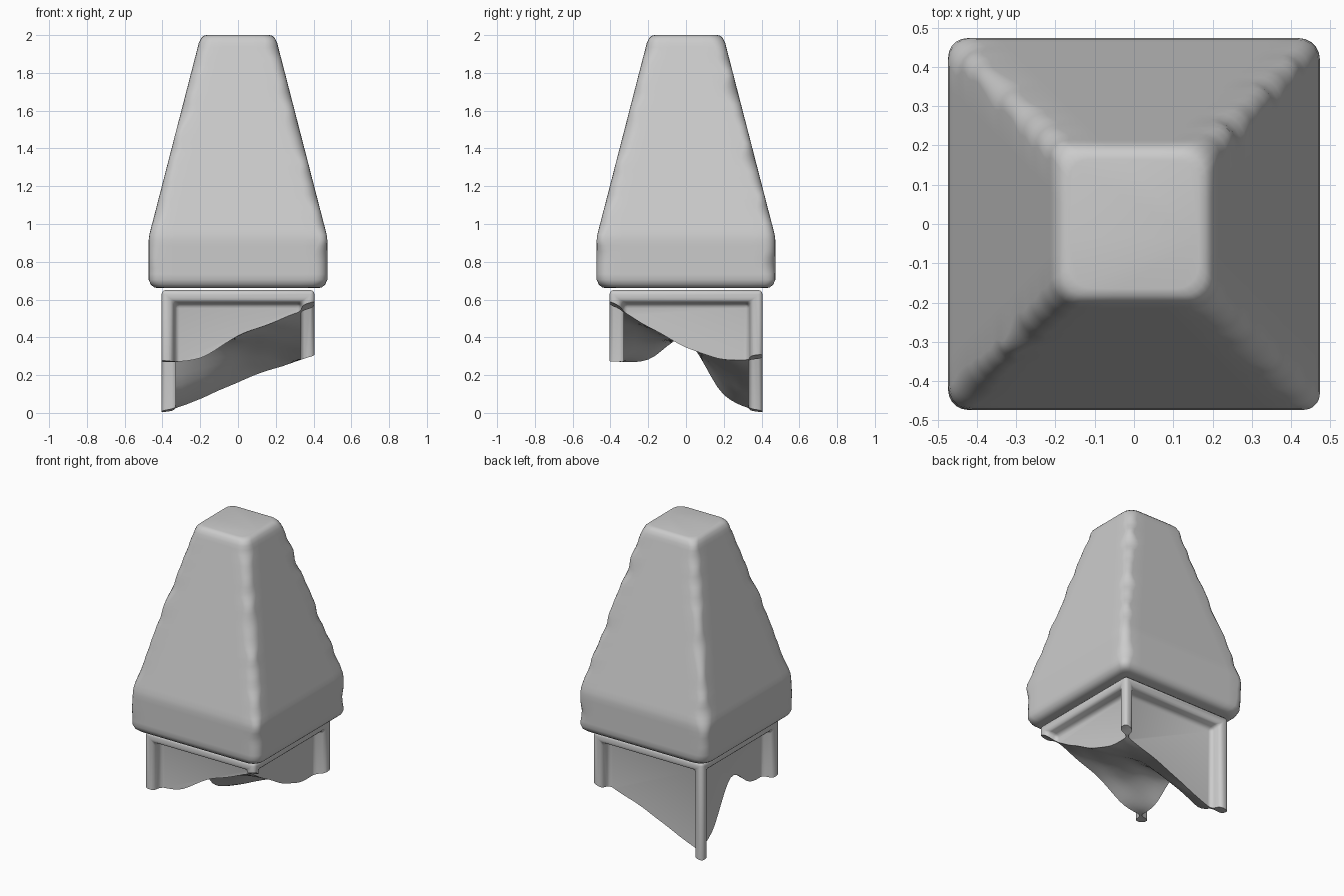
import bpy, bmesh, math
from mathutils import Vector, noise

if "Cube" in bpy.data.objects:
    bpy.data.objects.remove(bpy.data.objects["Cube"])


def make_object(name, bm):
    bmesh.ops.recalc_face_normals(bm, faces=bm.faces[:])
    me = bpy.data.meshes.new(name)
    bm.to_mesh(me)
    bm.free()
    ob = bpy.data.objects.new(name, me)
    bpy.context.collection.objects.link(ob)
    return ob


def smooth(ob, angle):
    bpy.ops.object.select_all(action='DESELECT')
    ob.select_set(True)
    bpy.context.view_layer.objects.active = ob
    bpy.ops.object.shade_smooth_by_angle(angle=math.radians(angle))


def lerp_table(xs, ys, x):
    for i in range(len(xs) - 1):
        if x <= xs[i + 1]:
            t = (x - xs[i]) / (xs[i + 1] - xs[i])
            return ys[i] + (ys[i + 1] - ys[i]) * t
    return ys[-1]


def spline(vals, t):
    # Catmull-Rom through evenly spaced values, t in 0..1
    s = max(0, min(0.9999, t)) * (len(vals) - 1)
    i = int(s)
    u = s - i
    g = lambda k: vals[max(0, min(len(vals) - 1, k))]
    a, b, c, d = g(i - 1), g(i), g(i + 1), g(i + 2)
    return b + 0.5 * u * (c - a + u * (2*a - 5*b + 4*c - d + u * (3*(b - c) + d - a)))


# Tapered cap: stacked rounded squares with chipped, uneven corners
bm = bmesh.new()
zs = [0.66, 0.665, 0.68, 0.705] + [0.735 + i * 0.03 for i in range(41)] + [1.96, 1.983, 1.996, 2.0]
rings = []
for z in zs:
    half = lerp_table([0.66, 0.665, 0.68, 0.705, 0.93, 1.96, 1.983, 1.996, 2.0],
                      [0.425, 0.445, 0.462, 0.473, 0.473, 0.207, 0.196, 0.182, 0.165], z)
    ring = []
    for c in range(4):
        r = 0.058 + 0.035 * noise.noise(Vector((c * 7.3, 1.7, z * 11)))
        sx, sy = [(1, 1), (-1, 1), (-1, -1), (1, -1)][c]
        a0 = c * math.pi / 2
        pts = [(sx * (half - r) + r * math.cos(a0 + k * math.pi / 10),
                sy * (half - r) + r * math.sin(a0 + k * math.pi / 10)) for k in range(6)]
        # flat-side points keep the chips from shading across whole faces
        before, after = (sx * half, sy * (half - 0.13)), (sx * (half - 0.13), sy * half)
        if c % 2:
            before, after = after, before
        ring += [bm.verts.new((x, y, z)) for x, y in [before] + pts + [after]]
    rings.append(ring)
for lo, hi in zip(rings, rings[1:]):
    for i in range(len(lo)):
        j = (i + 1) % len(lo)
        bm.faces.new((lo[i], lo[j], hi[j], hi[i]))
bm.faces.new(rings[0])
bm.faces.new(rings[-1])
smooth(make_object("tapered_cap", bm), 50)

# Neck block: four sides inset into recessed panels, leaving posts and a top rail
bm = bmesh.new()
bmesh.ops.create_cube(bm, size=1)
for v in bm.verts:
    v.co = (v.co.x * 0.81, v.co.y * 0.81, 0.65 if v.co.z > 0 else -0.4)
bm.normal_update()
sides = [f for f in bm.faces if abs(f.normal.z) < 0.5]
bmesh.ops.inset_individual(bm, faces=sides, thickness=0.085)
bm.normal_update()
bmesh.ops.inset_individual(bm, faces=sides, thickness=0.02, depth=-0.075)
neck = make_object("broken_neck", bm)
bev = neck.modifiers.new("bevel", 'BEVEL')
bev.width = 0.022
bev.segments = 3

# Cutter whose top is the wavy broken underside (rows run front to back)
HEIGHTS = [[0.28, 0.27, 0.41, 0.50, 0.59],
           [0.26, 0.33, 0.40, 0.45, 0.46],
           [0.39, 0.38, 0.37, 0.36, 0.34],
           [0.07, 0.15, 0.24, 0.28, 0.28],
           [0.00, 0.05, 0.13, 0.22, 0.31]]
N = 30
bm = bmesh.new()
top, low = {}, {}
for i in range(N + 1):
    for j in range(N + 1):
        x, y = i / N - 0.5, j / N - 0.5
        z = spline([spline(row, (x + 0.405) / 0.81) for row in HEIGHTS], (y + 0.405) / 0.81)
        z += 0.008 * noise.noise(Vector((x * 7, y * 7, 3)))
        top[i, j] = bm.verts.new((x, y, max(0.0, z)))
        low[i, j] = bm.verts.new((x, y, -0.8))
for i in range(N):
    for j in range(N):
        for g in (top, low):
            bm.faces.new((g[i, j], g[i + 1, j], g[i + 1, j + 1], g[i, j + 1]))
    for k in (0, N):
        for p, q in (((i, k), (i + 1, k)), ((k, i), (k, i + 1))):
            bm.faces.new((top[p], top[q], low[q], low[p]))
bmesh.ops.triangulate(bm, faces=bm.faces[:])
cutter = make_object("underside_cutter", bm)
cutter.hide_render = True

boo = neck.modifiers.new("break", 'BOOLEAN')
boo.operation = 'DIFFERENCE'
boo.object = cutter

# Apply the cut with whichever solver succeeds, drop the cutter and shade
for solver in ('MANIFOLD', 'EXACT', 'FLOAT'):
    boo.solver = solver
    bpy.context.view_layer.update()
    deps = bpy.context.evaluated_depsgraph_get()
    mesh = bpy.data.meshes.new_from_object(neck.evaluated_get(deps))
    if len(mesh.vertices) and min(v.co.z for v in mesh.vertices) > -0.05:
        break
neck.modifiers.clear()
neck.data = mesh
bpy.data.objects.remove(cutter)
smooth(neck, 40)
